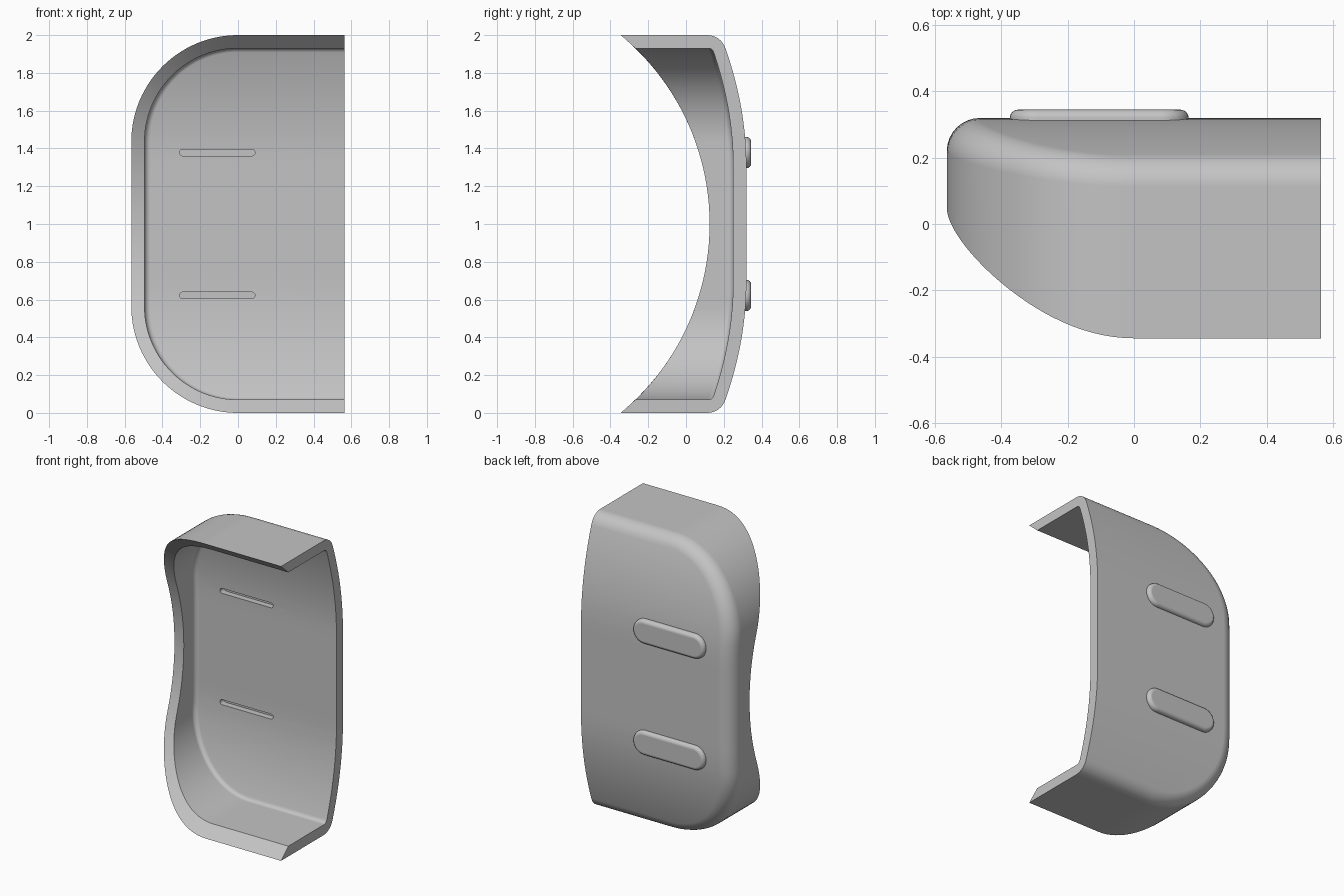
import bpy, bmesh, math

cube = bpy.data.objects.get("Cube")
if cube:
    bpy.data.objects.remove(cube, do_unlink=True)

grey = bpy.data.materials.new("plain_grey")
grey.use_nodes = True
COLOUR = (0.55, 0.55, 0.55, 1)
grey.diffuse_color = COLOUR
grey.node_tree.nodes["Principled BSDF"].inputs["Base Color"].default_value = COLOUR

HALF = 0.565      # half width, also the corner radius
WALL = 0.07       # shell thickness
FLAT = 0.3        # half height of the flat middle of the back
CURVE = 0.28      # how quickly the back bends forward beyond it
STEPS = 8         # fillet segments


def make_object(name, bm):
    bmesh.ops.remove_doubles(bm, verts=bm.verts, dist=1e-5)
    bmesh.ops.recalc_face_normals(bm, faces=bm.faces)
    mesh = bpy.data.meshes.new(name)
    bm.to_mesh(mesh)
    bm.free()
    mesh.materials.append(grey)
    obj = bpy.data.objects.new(name, mesh)
    bpy.context.collection.objects.link(obj)
    return obj


def activate(obj):
    bpy.ops.object.select_all(action='DESELECT')
    obj.select_set(True)
    bpy.context.view_layer.objects.active = obj


def smooth(obj):
    activate(obj)
    bpy.ops.object.shade_smooth_by_angle(angle=math.radians(30))
    mod = obj.modifiers.new("even_shading", 'WEIGHTED_NORMAL')
    mod.keep_sharp = True


def back_y(z):
    return 0.32 - CURVE * max(0, abs(z - 1) - FLAT) ** 2


def back_slope(z):
    return -2 * CURVE * math.copysign(max(0, abs(z - 1) - FLAT), z - 1)


def front_y(z):
    # Circular scoop across the open front
    return -1.174 + math.sqrt(1.299 ** 2 - (z - 1) ** 2)


# U-shaped outline as (x, z, outward x, outward z), top half then mirrored
def u_outline(arc=28, side=8):
    top = [(HALF, 2, 0, 1)]
    for i in range(arc + 1):
        a = math.pi / 2 * (1 + i / arc)
        c, s = math.cos(a), math.sin(a)
        top.append((HALF * c, 2 - HALF + HALF * s, c, s))
    for i in range(1, side + 1):
        top.append((-HALF, 2 - HALF + (HALF - 1) * i / side, -1, 0))
    return top + [(x, 2 - z, nx, -nz) for x, z, nx, nz in reversed(top[:-1])]


# One skin of the shell: wall, rounded edge, then the back out to the open side
def skin_columns(bm, outline, inset, radius, push):
    columns = []
    for x, z, nx, nz in outline:
        def at(d):
            return x - nx * d, z - nz * d
        mid_z = at(inset + radius * 0.7)[1]
        tilt = math.atan(-back_slope(mid_z) * nz)
        ez = at(inset + radius * (1 - math.sin(tilt)))[1]
        centre = back_y(ez) - push - radius * math.cos(tilt)
        px, pz = at(inset)
        points = [(px, front_y(pz), pz)]
        for k in range(STEPS + 1):
            a = (math.pi / 2 - tilt) * k / STEPS
            px, pz = at(inset + radius * (1 - math.cos(a)))
            points.append((px, centre + radius * math.sin(a), pz))
        points.append((HALF, points[-1][1], points[-1][2]))
        columns.append([bm.verts.new(p) for p in points])
    for a, b in zip(columns, columns[1:]):
        for k in range(len(a) - 1):
            bm.faces.new((a[k], a[k + 1], b[k + 1], b[k]))
    return columns


def open_edge(columns):
    return columns[0] + [c[-1] for c in columns[1:-1]] + columns[-1][::-1]


def strip(bm, first, second):
    for i in range(len(first) - 1):
        bm.faces.new((first[i], first[i + 1], second[i + 1], second[i]))


# Rounded bar lying along x, built from (inset, y) rings
def make_bar(name, x, z, length, height, rings, segments=16):
    bm = bmesh.new()
    loops = []
    for inset, y in rings:
        r = height / 2 - inset
        loop = []
        for sign in (1, -1):
            for i in range(segments + 1):
                a = math.pi * i / segments - math.pi / 2
                cx = x + sign * (length - height) / 2
                loop.append(bm.verts.new((cx + sign * r * math.cos(a), y,
                                          z + sign * r * math.sin(a))))
        loops.append(loop)
    for a, b in zip(loops, loops[1:]):
        strip(bm, a + a[:1], b + b[:1])
    bm.faces.new(loops[0])
    bm.faces.new(loops[-1])
    return make_object(name, bm)


# Shell: outer and inner skins joined along the front rim and the open side
bm = bmesh.new()
outline = u_outline()
outer = skin_columns(bm, outline, 0, 0.1, 0)
inner = skin_columns(bm, outline, WALL, 0.03, WALL)
strip(bm, [c[0] for c in outer], [c[0] for c in inner])
strip(bm, open_edge(outer), open_edge(inner))
shell = make_object("shell", bm)

# Raised bars on the back, each with a narrow slot on the inside
EDGE = 0.025
bar_rings = [(0, 0.3)]
for i in range(7):
    a = math.pi / 2 * i / 6
    bar_rings.append((EDGE * (1 - math.cos(a)), 0.345 - EDGE + EDGE * math.sin(a)))

for label, z in (("upper", 1.378), ("lower", 0.622)):
    cutter = make_bar("slot_cutter", -0.11, z, 0.4, 0.034, [(0, 0.18), (0, 0.29)])
    cutter.hide_render = True
    activate(shell)
    cut = shell.modifiers.new("slot", 'BOOLEAN')
    cut.operation = 'DIFFERENCE'
    cut.solver = 'EXACT'
    cut.object = cutter
    bpy.ops.object.modifier_apply(modifier=cut.name)
    bpy.data.objects.remove(cutter, do_unlink=True)
    smooth(make_bar(label + "_back_bar", -0.105, z, 0.54, 0.165, bar_rings))

smooth(shell)
